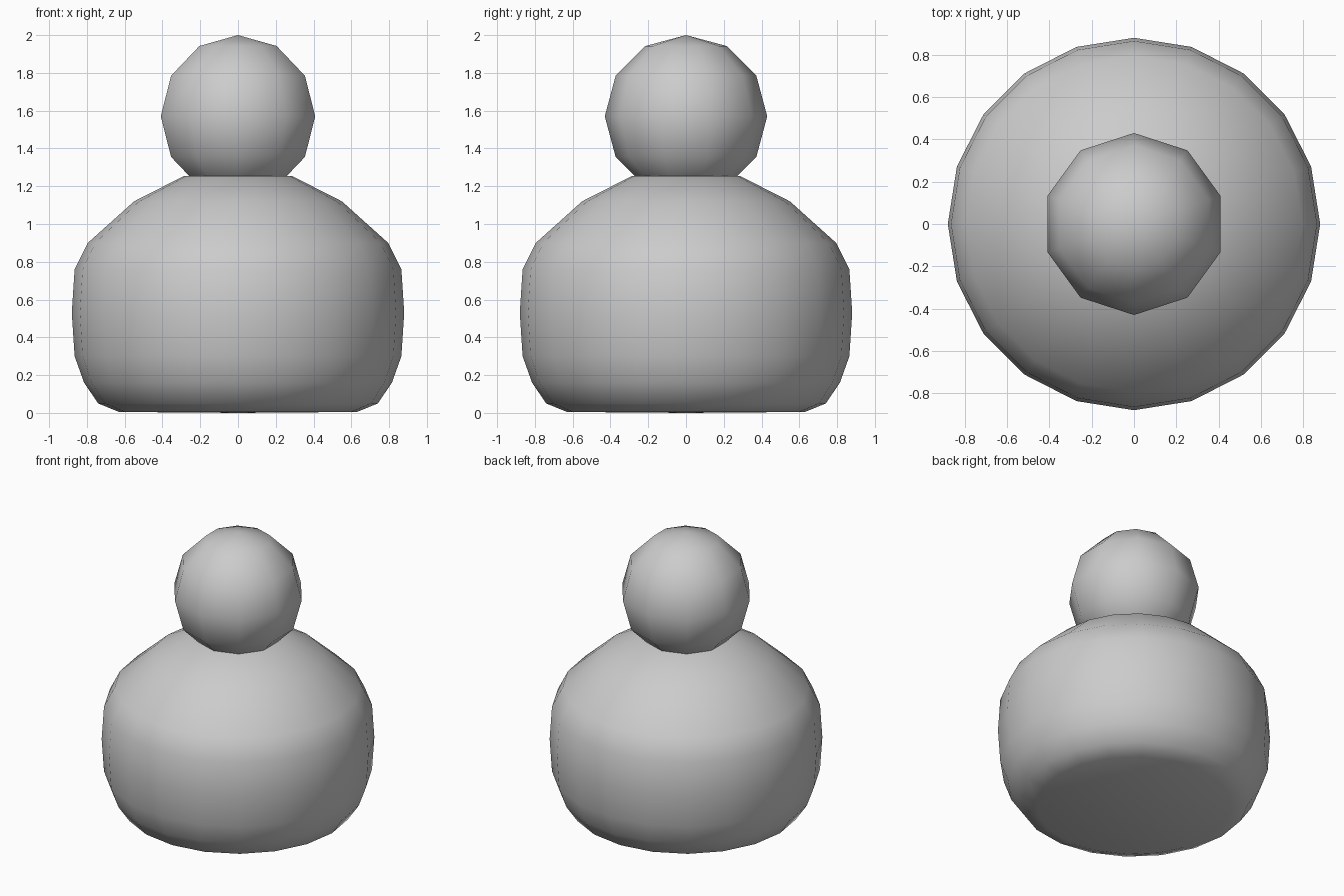
import bpy
import bmesh
from math import cos, sin, pi, radians

if "Cube" in bpy.data.objects:
    bpy.data.objects.remove(bpy.data.objects["Cube"])


def finish(bm, name):
    bmesh.ops.recalc_face_normals(bm, faces=bm.faces[:])
    for f in bm.faces:
        f.smooth = True
    mesh = bpy.data.meshes.new(name)
    bm.to_mesh(mesh)
    bm.free()
    obj = bpy.data.objects.new(name, mesh)
    bpy.context.collection.objects.link(obj)
    return obj


def revolve(name, profile, sides, start=0.0):
    """Turn (radius, z) points round z; radius 0 makes a pole."""
    bm = bmesh.new()
    rings = []
    for r, z in profile:
        n = sides if r > 0 else 1
        rings.append([bm.verts.new((r * cos(start + 2 * pi * i / sides),
                                    r * sin(start + 2 * pi * i / sides), z))
                      for i in range(n)])
    for a, b in zip(rings, rings[1:]):
        for i in range(sides):
            j = (i + 1) % sides
            if len(a) == 1:
                bm.faces.new((a[0], b[j], b[i]))
            elif len(b) == 1:
                bm.faces.new((a[i], a[j], b[0]))
            else:
                bm.faces.new((a[i], a[j], b[j], b[i]))
    return finish(bm, name)


# Squat rounded body with a flat base and a small flat seat for the head
revolve("body", [(0, 0), (0.63, 0.005), (0.74, 0.05), (0.815, 0.16),
                 (0.865, 0.30), (0.88, 0.53), (0.865, 0.76), (0.795, 0.90),
                 (0.55, 1.12), (0.285, 1.255), (0, 1.255)], 20)

# Low-poly ball head, a corner facing front and back
R, CZ = 0.43, 1.57
head = [(0, CZ - R)]
head += [(R * cos(radians(a)), CZ + R * sin(radians(a))) for a in range(-60, 61, 30)]
head += [(0, CZ + R)]
revolve("head", head, 10, pi / 2)
